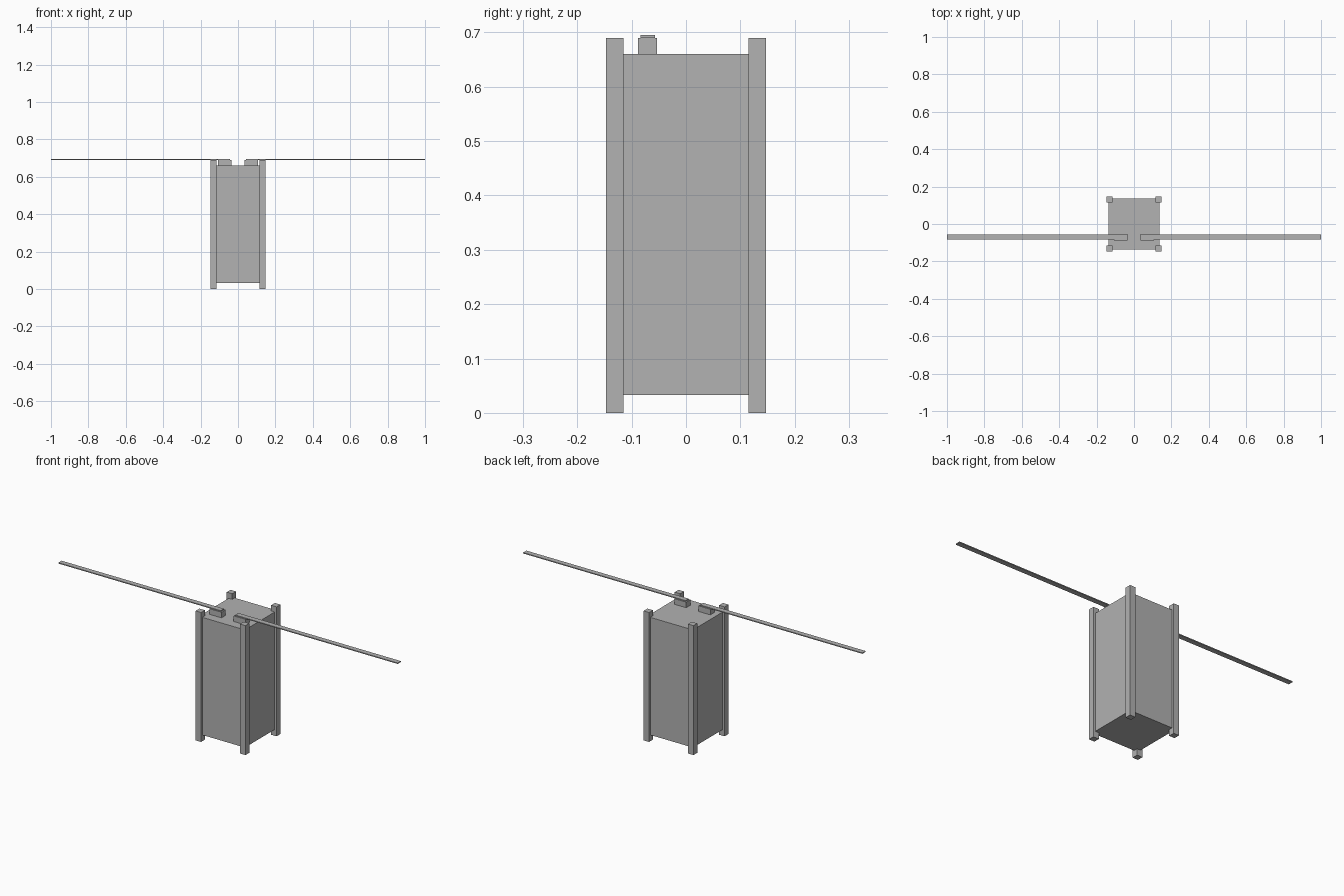
import bpy

cube = bpy.data.objects.get("Cube")
if cube:
    bpy.data.objects.remove(cube, do_unlink=True)

# Single flat colour
grey = bpy.data.materials.new("light_grey")
grey.use_nodes = True
colour = (0.445, 0.445, 0.445, 1)
grey.diffuse_color = colour
grey.node_tree.nodes["Principled BSDF"].inputs["Base Color"].default_value = colour


def box(name, low, high):
    """Box spanning two opposite corners."""
    centre = [(a + b) / 2 for a, b in zip(low, high)]
    bpy.ops.mesh.primitive_cube_add(size=1, location=centre)
    obj = bpy.context.object
    obj.name = name
    obj.scale = [b - a for a, b in zip(low, high)]
    bpy.ops.object.transform_apply(location=False, rotation=False, scale=True)
    obj.data.materials.append(grey)
    return obj


def side_box(name, side, x_in, x_out, y, z):
    """Box placed on the +x or -x side."""
    x = sorted((side * x_in, side * x_out))
    return box(name, (x[0], y[0], z[0]), (x[1], y[1], z[1]))


# Main body
half = 0.136
box("body", (-half, -half, 0.033), (half, half, 0.66))

for side, label in ((1, "left"), (-1, "right")):
    # Corner rails, standing proud of the body on every side
    for depth, end in ((-1, "front"), (1, "back")):
        y = sorted((depth * 0.115, depth * 0.147))
        side_box(f"{end}_{label}_rail", side, 0.115, 0.147, y, (0, 0.69))
    # Antenna mount and its long thin blade
    side_box(f"{label}_antenna_mount", side, 0.036, 0.106, (-0.088, -0.053), (0.66, 0.69))
    side_box(f"{label}_antenna", side, 0.043, 1.0, (-0.084, -0.057), (0.69, 0.695))
